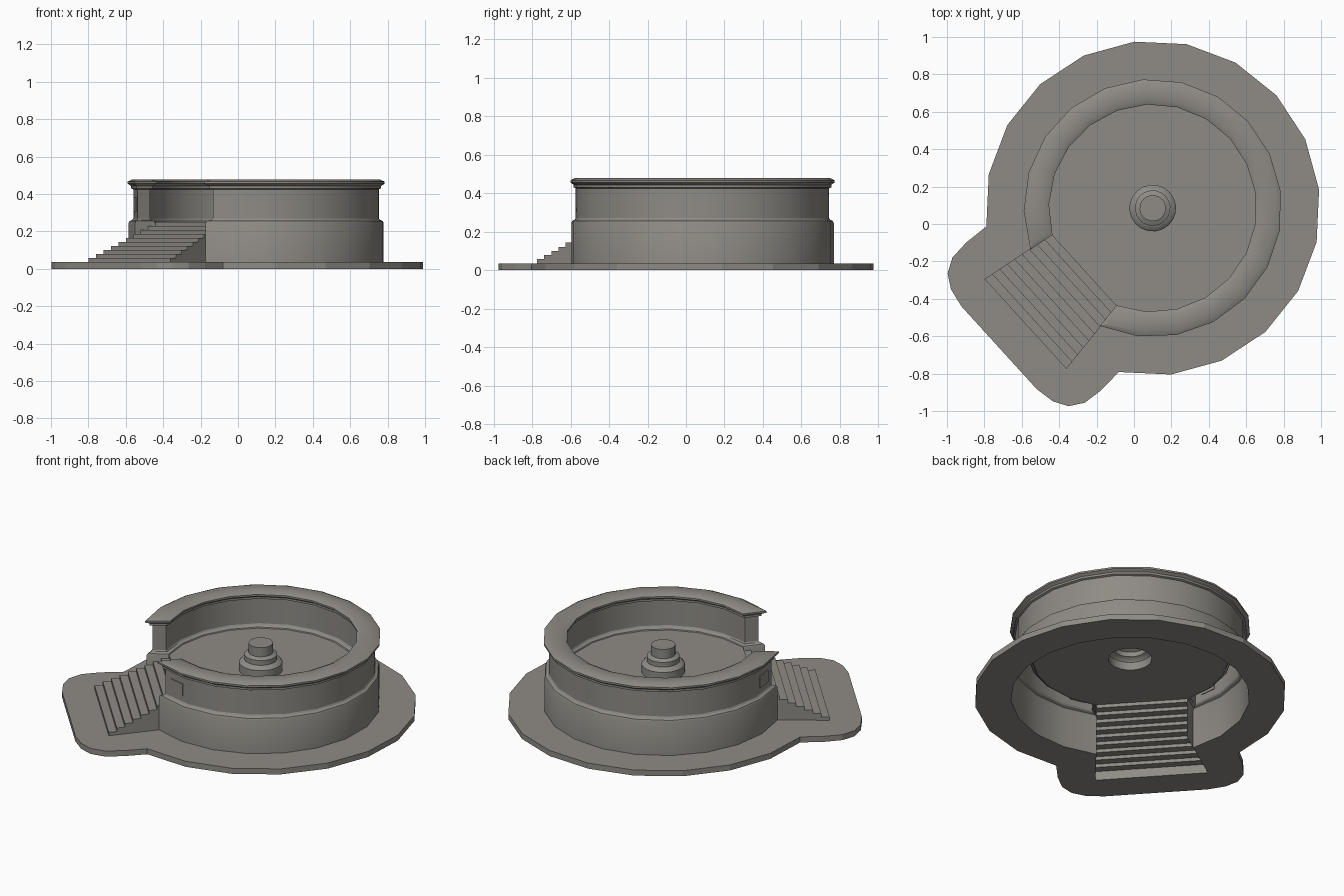
import bpy, bmesh, math
from math import sin, cos, atan, asin, radians, pi

cube = bpy.data.objects.get("Cube")
if cube:
    bpy.data.objects.remove(cube)

stone = bpy.data.materials.new("weathered stone")
stone.use_nodes = True
COLOUR = (0.275, 0.26, 0.235, 1)
stone.diffuse_color = COLOUR
stone.node_tree.nodes["Principled BSDF"].inputs["Base Color"].default_value = COLOUR

# Every part is built around the drum centre, with local +x pointing down the stairs
CENTRE = (0.1, 0.085, 0)
AXIS = radians(222.3)
TAPER = 0.152
STAIR_HALF = 0.185
SEGS = 18
PLATE_TOP, FLOOR = 0.035, 0.25


def finish(name, bm, smooth=True):
    mesh = bpy.data.meshes.new(name)
    bm.to_mesh(mesh)
    bm.free()
    obj = bpy.data.objects.new(name, mesh)
    bpy.context.collection.objects.link(obj)
    obj.location = CENTRE
    obj.rotation_euler.z = AXIS
    mesh.materials.append(stone)
    if smooth:
        bpy.ops.object.select_all(action='DESELECT')
        obj.select_set(True)
        bpy.context.view_layer.objects.active = obj
        bpy.ops.object.shade_smooth_by_angle(angle=radians(30))
    return obj


def half_width(d):
    return STAIR_HALF + TAPER * d


def arc(radius, offset):
    """Arc around the drum, stopping at the tapered stair opening."""
    slope = atan(TAPER)
    start = slope + asin((STAIR_HALF + 0.025 - offset) * cos(slope) / radius)
    step = (2 * pi - 2 * start) / SEGS
    return [(radius * cos(start + i * step), radius * sin(start + i * step))
            for i in range(SEGS + 1)]


def outer_arc(offset):
    return arc(0.66 + offset, offset)


def inner_arc(offset):
    return arc(0.585 - offset, offset)


def circle(radius, count=20):
    return [(radius * cos(2 * pi * i / count), radius * sin(2 * pi * i / count))
            for i in range(count)]


def ring(bm, points, z):
    return [bm.verts.new((x, y, z)) for x, y in points]


def bridge(bm, low, high, count=None):
    n = len(low)
    for i in range(n if count is None else count):
        j = (i + 1) % n
        bm.faces.new((low[i], low[j], high[j], high[i]))


def fill(bm, rings, up):
    """Flat face between an outline and its hole."""
    edges = []
    for r in rings:
        for a, b in zip(r, r[1:] + r[:1]):
            edges.append(bm.edges.get((a, b)) or bm.edges.new((a, b)))
    bmesh.ops.triangle_fill(bm, edges=edges, use_beauty=True, normal=(0, 0, up))


# Ground plate: twenty-sided disc with a rounded apron in front of the stairs
lobe = [(1.11, 0.3), (1.09, 0.405), (1.046, 0.48), (0.97, 0.525), (0.86, 0.535)]
outline = [(0.895 * cos(radians(a)), 0.895 * sin(radians(a))) for a in range(36, 325, 18)]
outline += [(x, -y) for x, y in reversed(lobe)] + lobe
STAIR_FOOT, STAIR_HEAD = 0.92, 0.494
hole = outer_arc(0.025) + [(STAIR_FOOT, -half_width(STAIR_FOOT)),
                           (STAIR_FOOT, half_width(STAIR_FOOT))]
bm = bmesh.new()
bottom, top = ring(bm, outline, 0), ring(bm, outline, PLATE_TOP)
bridge(bm, bottom, top)
fill(bm, [bottom, ring(bm, hole, 0)], -1)
fill(bm, [top, ring(bm, hole, PLATE_TOP)], 1)
finish("ground_plate", bm, False)

# Drum wall: hollow shell whose mouldings wrap around both open ends
bm = bmesh.new()
profile = [(0.025, 0), (0.025, 0.245), (0.02, 0.255), (0.005, 0.262), (0, 0.27),
           (0, 0.425), (0.012, 0.43), (0.012, 0.443), (0.03, 0.455),
           (0.03, 0.466), (0.005, 0.478)]
loops = [ring(bm, outer_arc(o) + inner_arc(o)[::-1], z) for o, z in profile]
for k, (low, high) in enumerate(zip(loops, loops[1:])):
    if k == 0:  # no inner face under the floor
        bridge(bm, low, high, SEGS + 1)
        bm.faces.new((low[-1], low[0], high[0], high[-1]))
    else:
        bridge(bm, low, high)
rim = loops[-1]
for i in range(SEGS):
    bm.faces.new((rim[i], rim[i + 1], rim[-2 - i], rim[-1 - i]))
finish("drum_wall", bm)

# Raised floor with an opening under the fountain
bm = bmesh.new()
fill(bm, [ring(bm, inner_arc(0.025), FLOOR), ring(bm, circle(0.125), FLOOR)], 1)
finish("raised_floor", bm, False)

# Fountain: stepped round pedestal
bm = bmesh.new()
steps = [(0.125, FLOOR), (0.125, 0.3), (0.115, 0.312), (0.095, 0.32),
         (0.095, 0.35), (0.07, 0.362), (0.07, 0.42)]
loops = [ring(bm, circle(r), z) for r, z in steps]
for low, high in zip(loops, loops[1:]):
    bridge(bm, low, high)
bm.faces.new(loops[-1])
finish("fountain_pedestal", bm)

# Stairs: tapered treads and risers, open underneath
bm = bmesh.new()
RISERS = 10
run = (STAIR_FOOT - STAIR_HEAD) / (RISERS - 1)
rise = (FLOOR - PLATE_TOP) / RISERS


def cross_edge(d, z):
    return [bm.verts.new((d, s * half_width(d), z)) for s in (-1, 1)]


z = 0
for i in range(RISERS):
    d = STAIR_FOOT - i * run
    new_z = PLATE_TOP + (i + 1) * rise
    a, b = cross_edge(d, z), cross_edge(d, new_z)
    bm.faces.new((a[0], a[1], b[1], b[0]))
    z = new_z
    if i == RISERS - 1:
        break
    c = cross_edge(d - run, z)
    bm.faces.new((b[0], b[1], c[1], c[0]))
    if d > 0.63:  # side walls outside the drum
        e, f = cross_edge(d, 0), cross_edge(d - run, 0)
        bm.faces.new((e[0], b[0], c[0], f[0]))
        bm.faces.new((e[1], f[1], c[1], b[1]))
finish("stairs", bm, False)

# Small plaques on the outer wall beside the opening
points = outer_arc(0)
for name, p, q in (("left_plaque", points[0], points[1]),
                   ("right_plaque", points[-2], points[-1])):
    bm = bmesh.new()
    bmesh.ops.create_cube(bm, size=1)
    mid = ((p[0] + q[0]) / 2, (p[1] + q[1]) / 2)
    turn = math.atan2(q[1] - p[1], q[0] - p[0])
    for v in bm.verts:
        x, y = v.co.x * 0.1, v.co.y * 0.009
        v.co = (mid[0] + x * cos(turn) - y * sin(turn),
                mid[1] + x * sin(turn) + y * cos(turn), 0.345 + v.co.z * 0.075)
    finish(name, bm, False)
